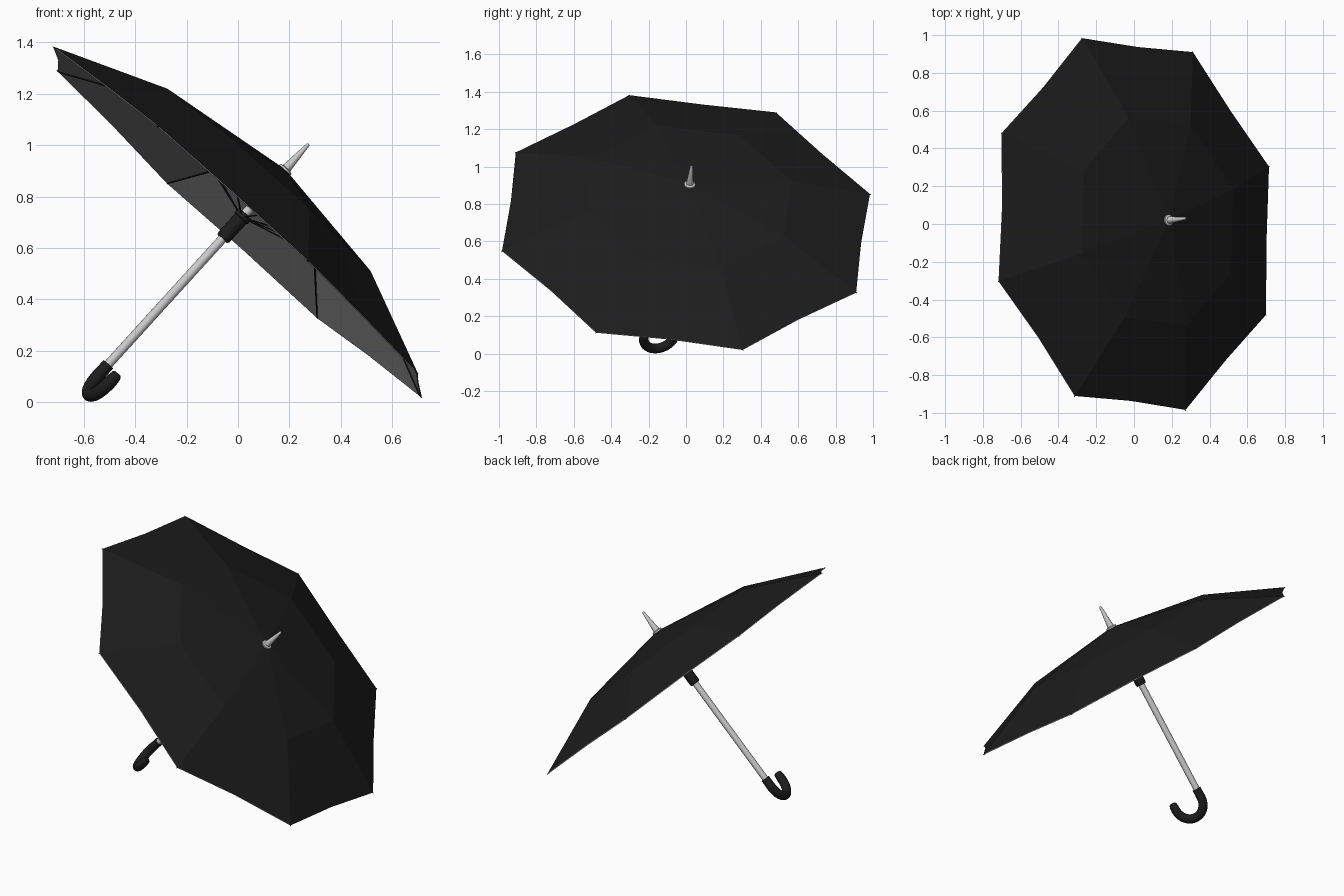
import bpy, bmesh
from math import sin, cos, pi
from mathutils import Vector, Matrix

if "Cube" in bpy.data.objects:
    bpy.data.objects.remove(bpy.data.objects["Cube"])

# Tilted frame: local z = shaft axis, origin = centre of the canopy rim
N = Vector((.671, .073, .738)).normalized()
X = Vector((-.6925, -.294, .6587))
X = (X - N * X.dot(N)).normalized()
Y = N.cross(X)
FRAME = Matrix.Translation((0, 0, .7025)) @ Matrix((X, Y, N)).transposed().to_4x4()


def material(name, v):
    m = bpy.data.materials.new(name)
    m.diffuse_color = (v, v, v, 1)
    m.use_nodes = True
    m.node_tree.nodes["Principled BSDF"].inputs["Base Color"].default_value = m.diffuse_color
    return m


BLACK = material("black", .012)
LINING = material("lining_grey", .3)


def finish(name, bm, mat=None, smooth=False):
    me = bpy.data.meshes.new(name)
    bmesh.ops.recalc_face_normals(bm, faces=bm.faces)
    bm.to_mesh(me)
    bm.free()
    ob = bpy.data.objects.new(name, me)
    bpy.context.collection.objects.link(ob)
    ob.matrix_world = FRAME
    if mat:
        me.materials.append(mat)
    if smooth:
        bpy.ops.object.select_all(action='DESELECT')
        bpy.context.view_layer.objects.active = ob
        ob.select_set(True)
        bpy.ops.object.shade_smooth_by_angle(angle=.7)
    return ob


def skin(bm, rings):
    for a, b in zip(rings, rings[1:]):
        n = len(a)
        for i in range(n):
            bm.faces.new((a[i], a[(i + 1) % n], b[(i + 1) % n], b[i]))


def lathe(name, profile, mat=None, n=16):
    bm = bmesh.new()
    rings = [[bm.verts.new((r * cos(2 * pi * i / n), r * sin(2 * pi * i / n), z))
              for i in range(n)] for r, z in profile]
    skin(bm, rings)
    bm.faces.new(rings[0])
    bm.faces.new(rings[-1])
    return finish(name, bm, mat, True)


def tube(bm, pts, radii, side, n=6):
    # sweep along a planar path; side is the plane normal
    pts = [Vector(p) for p in pts]
    rings = []
    for i, p in enumerate(pts):
        t = (pts[min(i + 1, len(pts) - 1)] - pts[max(i - 1, 0)]).normalized()
        u = t.cross(side)
        rings.append([bm.verts.new(p + (side * cos(2 * pi * k / n) + u * sin(2 * pi * k / n)) * radii[i])
                      for k in range(n)])
    skin(bm, rings)
    bm.faces.new(rings[0])
    bm.faces.new(rings[-1])


# Canopy: eight flat-sided panels, rim pulled in between the ribs
def canopy(name, drop, mat, flip):
    bm = bmesh.new()
    apex = bm.verts.new((0, 0, .275 - drop))
    c = cos(pi / 8)
    rings = []
    for r, h, mid, dh in ((.577, .186, .577 * c, 0), (1.032, 0, .943, .004)):
        ring = []
        for i in range(16):
            a, k = i * pi / 8, i % 2
            rr = mid if k else r
            ring.append(bm.verts.new((rr * cos(a), rr * sin(a), h + dh * k - drop)))
        rings.append(ring)
    for i in range(16):
        bm.faces.new((apex, rings[0][i], rings[0][(i + 1) % 16]))
    skin(bm, rings)
    ob = finish(name, bm, mat)
    up = sum(p.normal.z for p in ob.data.polygons) > 0
    if up == flip:
        ob.data.flip_normals()


canopy("canopy_cloth", 0, BLACK, False)
canopy("canopy_lining", .004, LINING, True)

# Ribs and stretchers
ribs, stretchers = bmesh.new(), bmesh.new()
for i in range(8):
    a = i * pi / 4
    d, s = Vector((cos(a), sin(a), 0)), Vector((-sin(a), cos(a), 0))
    at = lambda r, h: d * r + Vector((0, 0, h))
    tube(ribs, [at(.015, .264), at(.577, .178), at(1.025, -.003), at(1.037, -.003)],
         [.004, .004, .003, .002], s)
    tube(stretchers, [at(.025, .03), at(.55, .178)], [.003, .003], s)
finish("ribs", ribs, BLACK)
finish("stretchers", stretchers, BLACK)

# Shaft, runner and ferrule
lathe("shaft", [(.018, -.79), (.018, .275)])
lathe("runner", [(.026, -.09), (.03, -.08), (.03, .015), (.034, .018), (.034, .04), (.02, .042)], BLACK)
lathe("ferrule", [(.028, .262), (.03, .27), (.03, .278), (.019, .282), (.017, .3), (.007, .405), (.004, .41)])

# Hooked handle
R, ZC = .0875, -.808
path = [(0, 0, -.752), (0, 0, -.78)]
path += [(0, R - R * cos(t * pi / 14), ZC - R * sin(t * pi / 14)) for t in range(15)]
path += [(0, 2 * R, -.785), (0, 2 * R, -.772), (0, 2 * R, -.766)]
bm = bmesh.new()
tube(bm, path, [.025] * 2 + [.026] * 15 + [.024, .021, .014], Vector((1, 0, 0)), 14)
finish("hooked_handle", bm, BLACK, True)
